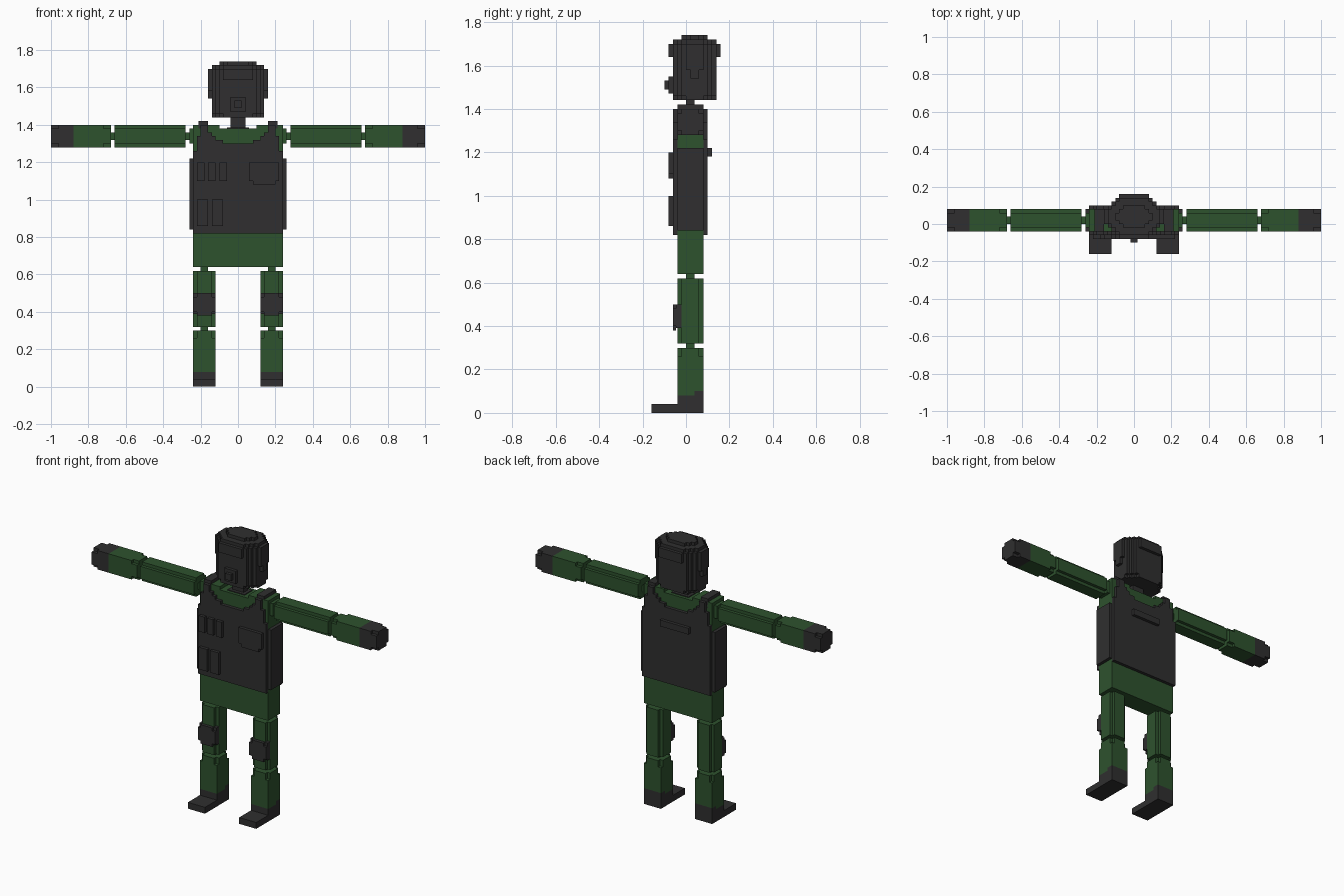
import bpy, bmesh
from mathutils import Vector

if "Cube" in bpy.data.objects:
    bpy.data.objects.remove(bpy.data.objects["Cube"])


def colour(name, rgb):
    m = bpy.data.materials.new(name)
    m.diffuse_color = (*rgb, 1)
    m.use_nodes = True
    m.node_tree.nodes["Principled BSDF"].inputs["Base Color"].default_value = m.diffuse_color
    return m


DARK = colour("charcoal", (0.029, 0.028, 0.029))
GREEN = colour("field green", (0.027, 0.084, 0.027))


def prism(name, mat, axis, outline, a, b):
    """Extrude a 2D outline along an axis; outline is given in the other two axes in order."""
    bm = bmesh.new()

    def vert(p, h):
        c = list(p)
        c.insert("xyz".index(axis), h)
        return bm.verts.new(c)
    face = bm.faces.new([vert(p, a) for p in outline])
    move = Vector([(b - a) if k == axis else 0 for k in "xyz"])
    new = bmesh.ops.extrude_face_region(bm, geom=[face], use_keep_orig=True)["geom"]
    bmesh.ops.translate(bm, vec=move, verts=[v for v in new if isinstance(v, bmesh.types.BMVert)])
    bmesh.ops.recalc_face_normals(bm, faces=bm.faces)
    me = bpy.data.meshes.new(name)
    bm.to_mesh(me)
    bm.free()
    me.materials.append(mat)
    ob = bpy.data.objects.new(name, me)
    bpy.context.collection.objects.link(ob)
    return ob


def stepped(u0, u1, v0, v1, n=1, s=0.02):
    """Rectangle whose corners are cut into n square stairs of size s (n=0 is plain)."""
    u0, u1 = sorted((u0, u1))
    v0, v1 = sorted((v0, v1))
    stair = [(0, n * s)]
    for i in range(n):
        stair += [((i + 1) * s, (n - i) * s), ((i + 1) * s, (n - i - 1) * s)]
    pts = [(u0 + a, v0 + b) for a, b in stair]
    pts += [(u1 - a, v0 + b) for a, b in reversed(stair)]
    pts += [(u1 - a, v1 - b) for a, b in stair]
    pts += [(u0 + a, v1 - b) for a, b in reversed(stair)]
    return pts


def box(name, mat, x0, x1, y0, y1, z0, z1):
    return prism(name, mat, "z", stepped(x0, x1, y0, y1, 0), z0, z1)


# Torso, hips and neck
box("torso", GREEN, -0.24, 0.24, -0.04, 0.08, 0.64, 1.38)
box("neck", DARK, -0.04, 0.04, 0.0, 0.04, 1.36, 1.44)
box("collar", DARK, -0.06, 0.06, -0.02, 0.06, 1.36, 1.385)

# Vest front and back panels with scooped neckline and stepped armholes
half = [(0.24, 0.82), (0.24, 1.26), (0.22, 1.26), (0.22, 1.34), (0.20, 1.34), (0.20, 1.40),
        (0.16, 1.40), (0.16, 1.36), (0.14, 1.36), (0.14, 1.34), (0.12, 1.34), (0.12, 1.32),
        (0.08, 1.32), (0.08, 1.30)]
panel = half + [(-x, z) for x, z in reversed(half)]
prism("vest_front", DARK, "y", panel, -0.06, -0.04)
prism("vest_back", DARK, "y", panel, 0.08, 0.10)
for s in (-1, 1):
    box("vest_side", DARK, s * 0.24, s * 0.26, -0.04, 0.08, 0.84, 1.22)
    box("vest_strap", DARK, s * 0.16, s * 0.21, -0.04, 0.08, 1.36, 1.42)
    box("shoulder_top", GREEN, s * 0.20, s * 0.24, -0.04, 0.08, 1.38, 1.40)
    box("neck_base", GREEN, s * 0.10, s * 0.16, -0.04, 0.08, 1.38, 1.40)

# Pouches on the vest
for x0, x1, z0, z1 in ((-0.22, -0.18, 1.10, 1.20), (-0.16, -0.12, 1.10, 1.20),
                       (-0.10, -0.06, 1.10, 1.20), (-0.22, -0.16, 0.86, 1.00),
                       (-0.14, -0.08, 0.86, 1.00)):
    box("pouch", DARK, x0, x1, -0.08, -0.06, z0, z1)
prism("large_pouch", DARK, "y", [(0.06, 1.20), (0.06, 1.10), (0.08, 1.10), (0.08, 1.08),
      (0.20, 1.08), (0.20, 1.10), (0.22, 1.10), (0.22, 1.20)], -0.08, -0.06)
box("back_patch", DARK, -0.10, 0.10, 0.10, 0.12, 1.18, 1.22)

# Head, helmet and breathing mask
prism("chin", DARK, "z", stepped(-0.14, 0.14, -0.06, 0.14, 3), 1.44, 1.46)
prism("head", DARK, "z", stepped(-0.14, 0.14, -0.06, 0.14, 2), 1.46, 1.64)
prism("helmet", DARK, "z", stepped(-0.16, 0.16, -0.08, 0.16, 4), 1.64, 1.70)
prism("helmet_upper", DARK, "z", stepped(-0.14, 0.14, -0.06, 0.14, 3), 1.70, 1.72)
prism("helmet_crown", DARK, "z", stepped(-0.10, 0.10, -0.02, 0.10, 2), 1.72, 1.74)
box("mask", DARK, -0.04, 0.04, -0.08, -0.06, 1.47, 1.55)
box("mask_filter", DARK, -0.02, 0.02, -0.10, -0.08, 1.49, 1.53)
for s in (-1, 1):
    box("ear_guard", DARK, s * 0.14, s * 0.16, 0.02, 0.06, 1.54, 1.64)
    box("ear_guard_upper", DARK, s * 0.14, s * 0.16, 0.0, 0.08, 1.58, 1.64)

for s in (-1, 1):
    # Arms, in segments along x
    def arm(name, mat, x0, x1, notch, inset=0.0):
        prism(name, mat, "x", stepped(-0.04 + inset, 0.08 - inset, 1.28 + inset, 1.40 - inset, notch),
              s * x0, s * x1)
    arm("shoulder", GREEN, 0.24, 0.26, 0, 0.02)
    arm("shoulder_joint", GREEN, 0.26, 0.28, 0, 0.04)
    arm("upper_arm", GREEN, 0.28, 0.66, 1)
    arm("elbow_joint", GREEN, 0.66, 0.68, 0, 0.04)
    arm("elbow_cuff", GREEN, 0.68, 0.72, 1)
    arm("forearm", GREEN, 0.72, 0.88, 0)
    arm("glove", DARK, 0.88, 0.96, 0)
    arm("glove_tip", DARK, 0.96, 1.0, 1)

    # Legs, in segments along z
    def leg(name, mat, z0, z1, notch, inset=0.0):
        prism(name, mat, "z", stepped(s * (0.12 + inset), s * (0.24 - inset),
                                      -0.04 + inset, 0.08 - inset, notch), z0, z1)
    leg("hip_joint", GREEN, 0.62, 0.64, 0, 0.04)
    leg("thigh", GREEN, 0.32, 0.62, 1)
    leg("knee_joint", GREEN, 0.30, 0.32, 0, 0.04)
    leg("shin_top", GREEN, 0.26, 0.30, 1)
    leg("shin", GREEN, 0.10, 0.26, 0)
    box("shin_front", GREEN, s * 0.12, s * 0.24, -0.04, 0.04, 0.08, 0.10)
    box("boot_heel", DARK, s * 0.12, s * 0.24, 0.04, 0.08, 0.08, 0.10)
    leg("boot", DARK, 0.0, 0.08, 0)
    box("boot_toe", DARK, s * 0.12, s * 0.24, -0.16, -0.04, 0.0, 0.04)
    # Knee pad
    box("knee_pad_base", DARK, s * 0.12, s * 0.24, -0.045, -0.02, 0.39, 0.50)
    prism("knee_pad", DARK, "y", stepped(s * 0.12, s * 0.24, 0.38, 0.50, 1), -0.06, -0.045)
